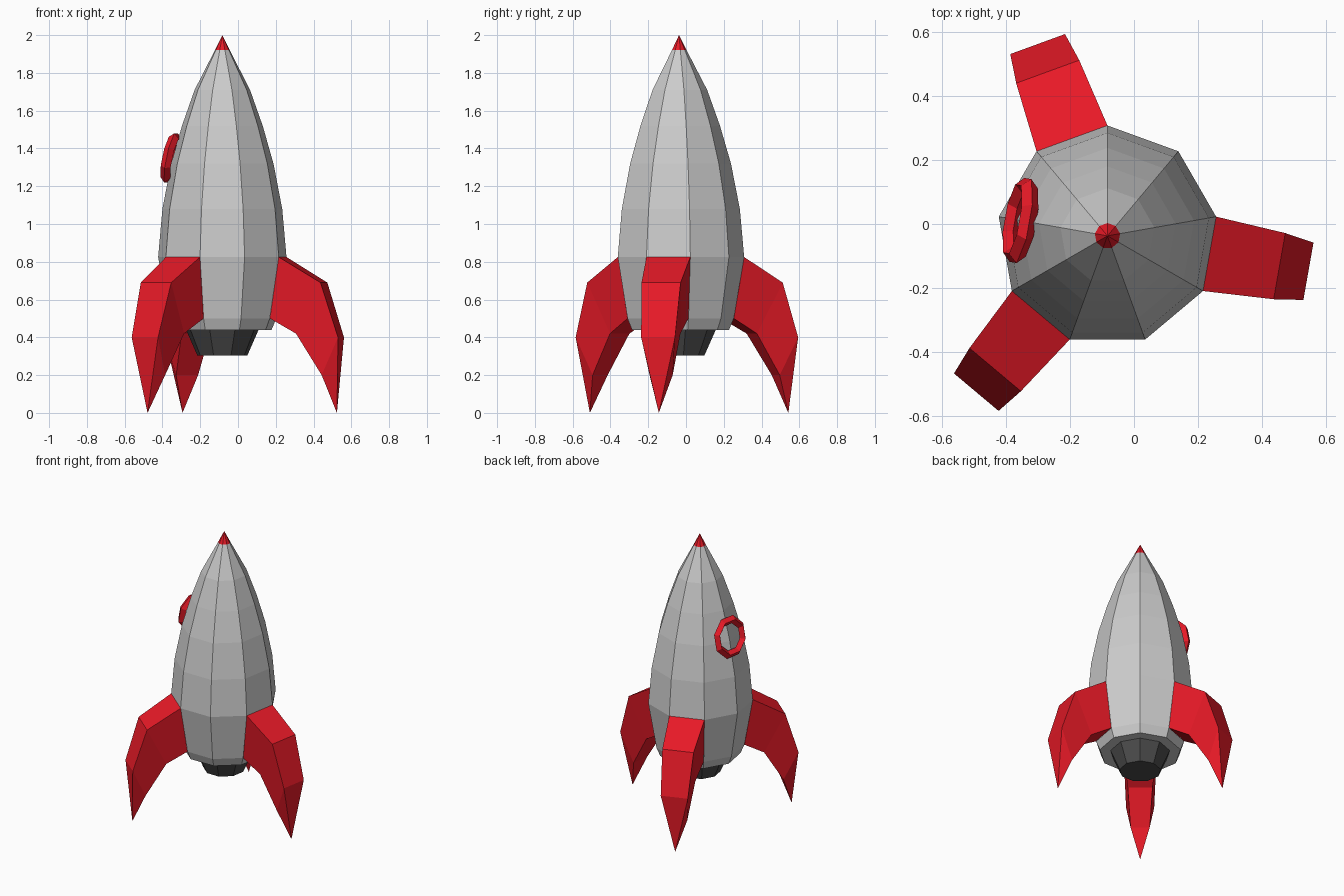
import bpy
from math import sin, cos, radians
from mathutils import Vector, Matrix

if "Cube" in bpy.data.objects:
    bpy.data.objects.remove(bpy.data.objects["Cube"])

AXIS = Vector((-0.083, -0.037, 0))
SIDES = 9


def material(name, rgb):
    m = bpy.data.materials.new(name)
    m.diffuse_color = (*rgb, 1)
    m.use_nodes = True
    m.node_tree.nodes["Principled BSDF"].inputs["Base Color"].default_value = m.diffuse_color
    return m


RED = material("red", (0.8, 0.01, 0.02))
DARK = material("dark_grey", (0.07, 0.07, 0.07))


def make(name, verts, faces, mat=None):
    me = bpy.data.meshes.new(name)
    me.from_pydata(verts, [], faces)
    me.update()
    ob = bpy.data.objects.new(name, me)
    bpy.context.collection.objects.link(ob)
    if mat:
        me.materials.append(mat)
    return ob


def polar(deg, r, z, side=0.0):
    """Point at radius r in direction deg from the axis, shifted sideways."""
    a = radians(deg)
    return AXIS + Vector((r * cos(a) - side * sin(a), r * sin(a) + side * cos(a), z))


def revolve(name, profile, mat=None, skip=(), cap=False, tip=None):
    """Nine-sided shell through (radius, z) rings listed from bottom to top."""
    verts = [polar(90 + 40 * k, r, z) for r, z in profile for k in range(SIDES)]
    faces = []
    for i in range(len(profile) - 1):
        for k in range(SIDES):
            if (i, k) not in skip:
                a, b = i * SIDES + k, i * SIDES + (k + 1) % SIDES
                faces.append((a, b, b + SIDES, a + SIDES))
    if cap:
        faces.append(tuple(reversed(range(SIDES))))
    if tip is not None:
        base = (len(profile) - 1) * SIDES
        verts.append(polar(0, 0, tip))
        faces += [(base + k, base + (k + 1) % SIDES, len(verts) - 1) for k in range(SIDES)]
    return make(name, verts, faces, mat)


# Hull, left open where the three fins grow out of it
hull = [(0.195, 0.44), (0.265, 0.44), (0.29, 0.50), (0.345, 0.825), (0.322, 1.08),
        (0.275, 1.32), (0.217, 1.52), (0.149, 1.71), (0.04, 1.92)]
revolve("hull", hull, skip={(2, 0), (2, 3), (2, 6)})

# Nose tip and engine nozzle
revolve("nose_tip", [(0.04, 1.92)], RED, tip=2.0)
revolve("nozzle", [(0.135, 0.305), (0.195, 0.44)], DARK, cap=True)

# Fins: each section is (outer r, z, half width, inner r, z, half width)
sections = [(0.324, 0.825, 0.118, 0.273, 0.50, 0.099),
            (0.546, 0.69, 0.105, 0.41, 0.42, 0.08),
            (0.638, 0.40, 0.091, 0.545, 0.20, 0.062)]
for n, ang in enumerate((110, 230, 350), 1):
    verts = []
    for ro, zo, wo, ri, zi, wi in sections:
        verts += [polar(ang, ro, zo, -wo), polar(ang, ro, zo, wo),
                  polar(ang, ri, zi, wi), polar(ang, ri, zi, -wi)]
    verts.append(polar(ang, 0.616, 0.0))
    faces = []
    for k in range(4):
        j = (k + 1) % 4
        faces += [(s + k, s + 4 + k, s + 4 + j, s + j) for s in (0, 4)]
        faces.append((8 + k, 12, 8 + j))
    make(f"fin_{n}", verts, faces, RED)

# Porthole rim, facing outward and tilted up with the hull
bpy.ops.mesh.primitive_torus_add(major_segments=8, minor_segments=4,
                                 major_radius=0.117, minor_radius=0.027)
rim = bpy.context.object
rim.name = "porthole_rim"
rim.data.materials.append(RED)
rim.data.transform(Matrix.Rotation(radians(22.5), 4, 'Z'))
rim.data.transform(Matrix.Rotation(radians(78), 4, 'Y'))
rim.data.transform(Matrix.Rotation(radians(170), 4, 'Z'))
rim.location = polar(170, 0.276, 1.35)
